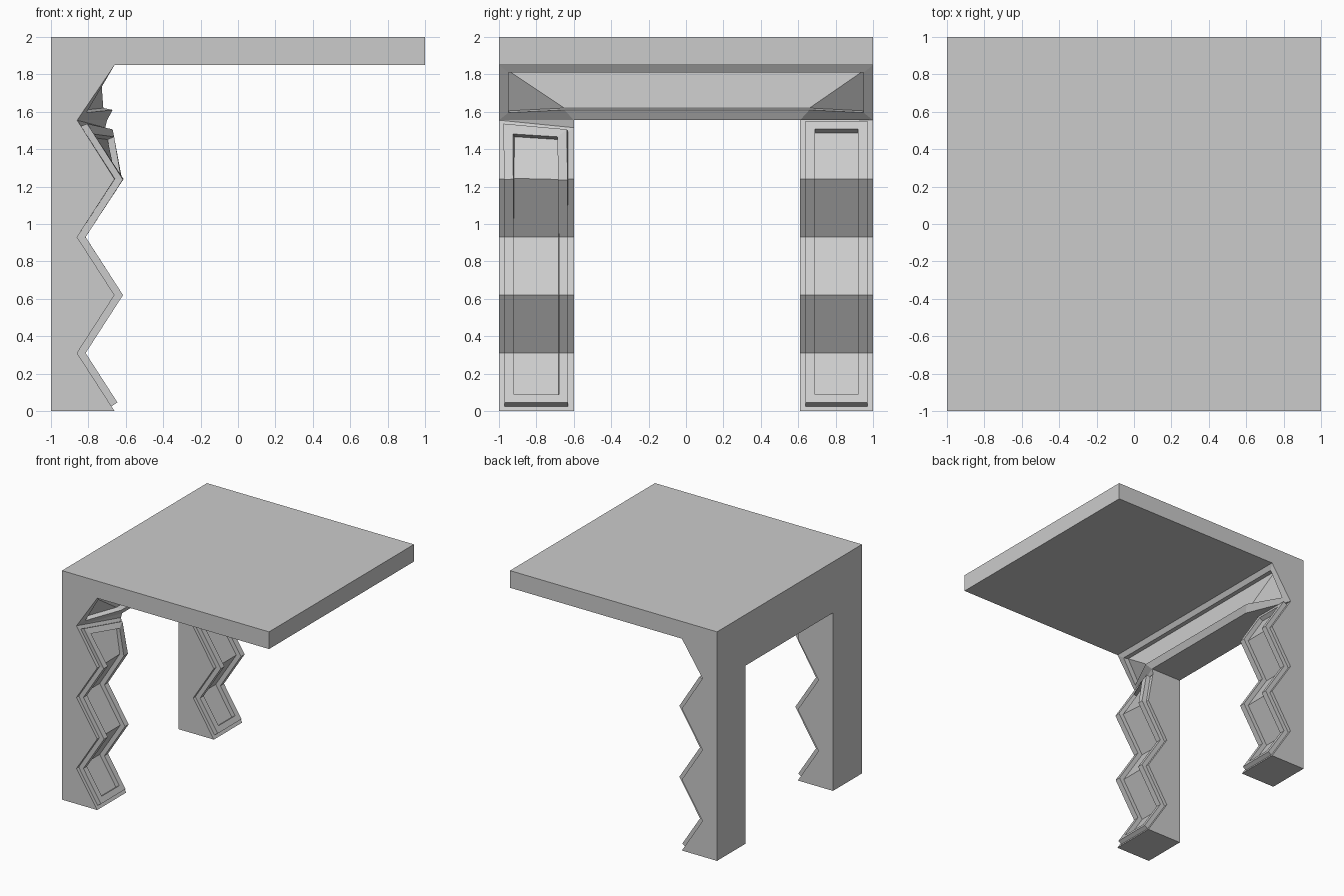
import bpy, bmesh
from mathutils import Vector

if "Cube" in bpy.data.objects:
    bpy.data.objects.remove(bpy.data.objects["Cube"])

Z1 = 1.555            # underside of the cross beam
SLAB = 1.85           # underside of the slab


def make(name, faces, front=None):
    """Build an object from polygons; optional front polygons get a raised frame and sunk panel."""
    bm = bmesh.new()
    panel = []
    for i, pts in enumerate(faces + (front or [])):
        f = bm.faces.new([bm.verts.new(p) for p in pts])
        if i >= len(faces):
            f.material_index = 1
    bmesh.ops.remove_doubles(bm, verts=bm.verts, dist=0.0005)
    bm.normal_update()
    panel = [f for f in bm.faces if f.material_index == 1]
    if panel:
        for width, depth in ((0.03, 0), (0.0002, 0.038), (0.05, 0), (0.0002, -0.038)):
            bmesh.ops.inset_region(bm, faces=panel, thickness=width, depth=depth,
                                   use_boundary=True, use_even_offset=True)
            bm.normal_update()
    for f in bm.faces:
        f.material_index = 0
    bmesh.ops.recalc_face_normals(bm, faces=bm.faces)
    me = bpy.data.meshes.new(name)
    bm.to_mesh(me)
    bm.free()
    ob = bpy.data.objects.new(name, me)
    bpy.context.collection.objects.link(ob)
    return ob


def zigzag_leg(name, y0, y1, top0, top1, extra0=()):
    """Leg with a zigzag front between y0 and y1; top0/top1 are the upper (x, z) on each side."""
    rows = [(-0.66 if i % 2 == 0 else -0.86, 0.31 * i) for i in range(5)]
    a = [(x, y0, z) for x, z in rows + [top0]]
    b = [(x, y1, z) for x, z in rows + [top1]]
    front = [(a[i], b[i], b[i + 1], a[i + 1]) for i in range(5)]
    ends_a = [(-1, y0, 0)] + a + [(-1, y0, Z1)]
    ends_b = [(-1, y1, 0)] + b + [(x, y1, z) for x, z in extra0] + [(-1, y1, Z1)]
    back = [(-1, y0, 0), (-1, y0, Z1), (-1, y1, Z1), (-1, y1, 0)]
    foot = [(-1, y0, 0), (-1, y1, 0), b[0], a[0]]
    return make(name, [ends_a, ends_b, back, foot], front)


# Legs: the left one has its inner top corner pulled forward
corner = (-0.86, Z1)
zigzag_leg("left_leg", -1, -0.6, corner, (-0.71, 1.515), [(-0.70, Z1)])
zigzag_leg("right_leg", 0.61, 1, corner, corner)

# Slab
bpy.ops.mesh.primitive_cube_add(size=1, location=(0, 0, (SLAB + 2) / 2))
slab = bpy.context.object
slab.name = "slab"
slab.scale = (2, 2, 2 - SLAB)

# Cross beam: rim loop, inset loop and recessed panel loop
outer = [(-0.66, -1, SLAB), (-0.86, -1, Z1), (-0.70, -0.6, Z1),
         (-0.70, 0.61, Z1), (-0.86, 1, Z1), (-0.66, 1, SLAB)]
rim = [(-0.685, -0.95, 1.81), (-0.81, -0.95, 1.595), (-0.67, -0.65, 1.61),
       (-0.67, 0.66, 1.61), (-0.81, 0.95, 1.595), (-0.685, 0.95, 1.81)]
sunk = [tuple(Vector(p) + Vector((-0.05, 0, 0.01))) for p in rim]
faces = []
for lo, hi in ((outer, rim), (rim, sunk)):
    faces += [(lo[i], lo[(i + 1) % 6], hi[(i + 1) % 6], hi[i]) for i in range(6)]
faces += [sunk[0:3], (sunk[0], sunk[2], sunk[3], sunk[5]), sunk[3:6]]
# Beam back, ends and underside
for y in (-1, 1):
    faces.append([(-1, y, Z1), (-0.86, y, Z1), (-0.66, y, SLAB), (-1, y, SLAB)])
faces.append([(-1, -1, Z1), (-1, -1, SLAB), (-1, 1, SLAB), (-1, 1, Z1)])
faces.append([(-1, -1, Z1)] + outer[1:5] + [(-1, 1, Z1)])
# Filler between the beam and the pulled corner of the left leg
make("cross_beam", faces)
make("left_corner_filler", [[outer[1], (-0.71, -0.6, 1.515), outer[2]]])
